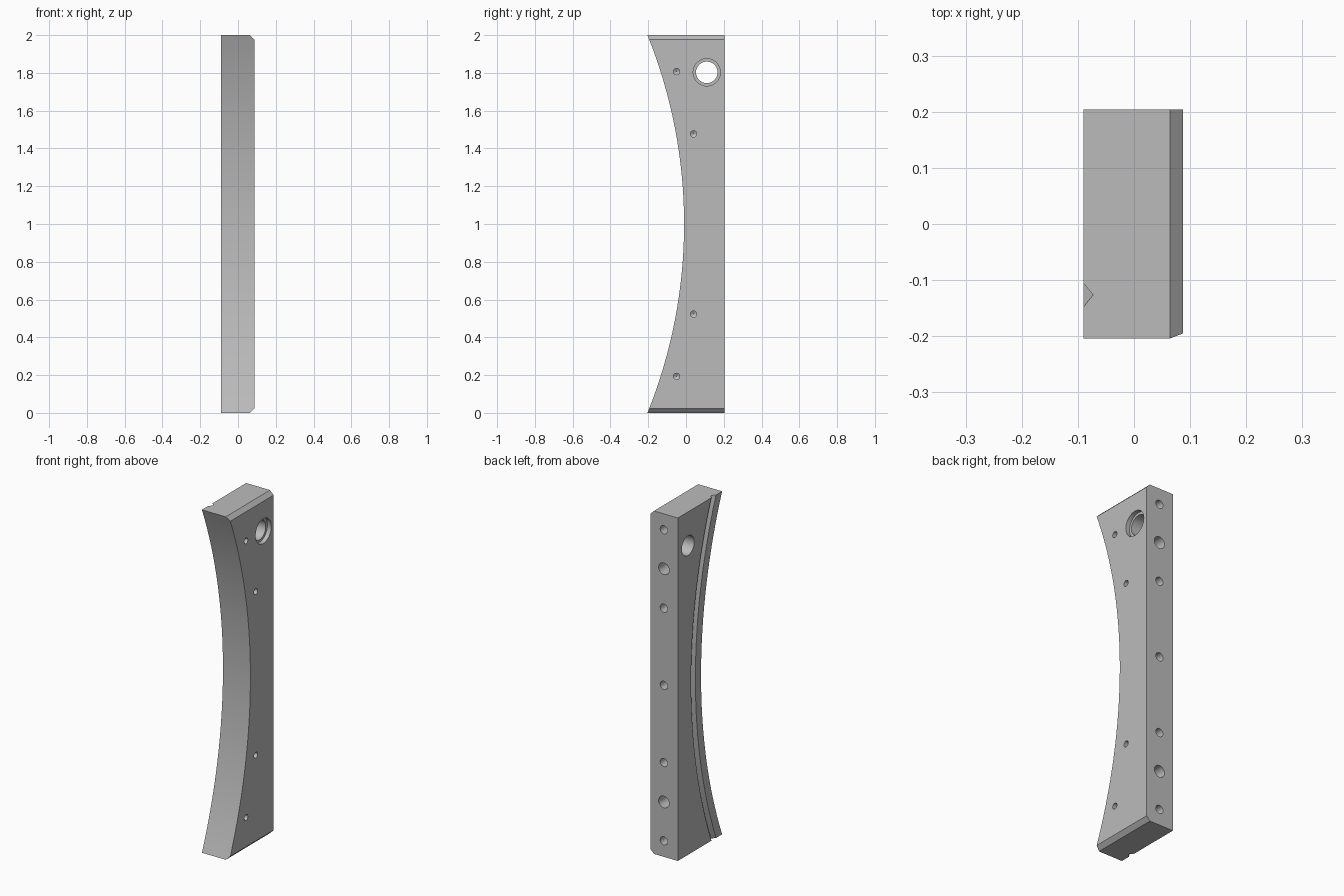
import bpy, bmesh
from math import radians, asin, sin, cos, tau, pi
from mathutils import Matrix, Vector

cube = bpy.data.objects.get("Cube")
if cube:
    bpy.data.objects.remove(cube, do_unlink=True)

X0, X1, BACK, CHAMFER = -0.09, 0.087, 0.204, 0.023
RADIUS, CENTRE_Y = 2.674, -2.684      # concave front arc, centred at z = 1

grey = bpy.data.materials.new("plain grey")
grey.use_nodes = True
grey.diffuse_color = (0.5, 0.5, 0.5, 1)
grey.node_tree.nodes["Principled BSDF"].inputs["Base Color"].default_value = (0.5, 0.5, 0.5, 1)


def make_object(name, bm):
    bmesh.ops.recalc_face_normals(bm, faces=bm.faces[:])
    mesh = bpy.data.meshes.new(name)
    bm.to_mesh(mesh)
    bm.free()
    mesh.materials.append(grey)
    obj = bpy.data.objects.new(name, mesh)
    bpy.context.collection.objects.link(obj)
    return obj


def loft(bm, rings):
    """Skin closed rings of points and cap both ends."""
    rows = [[bm.verts.new(p) for p in ring] for ring in rings]
    n = len(rows[0])
    for a, b in zip(rows, rows[1:]):
        for i in range(n):
            j = (i + 1) % n
            bm.faces.new((a[i], a[j], b[j], b[i]))
    bm.faces.new(rows[0])
    bm.faces.new(rows[-1])


def arc(radius, half_angle, steps=32):
    angles = [half_angle * (2 * i / steps - 1) for i in range(steps + 1)]
    return [(CENTRE_Y + radius * cos(a), 1 + radius * sin(a)) for a in angles]


# Main block: concave outline extruded across x, end edges chamfered on +x
outline = arc(RADIUS, asin(1 / RADIUS)) + [(BACK, 2), (BACK, 0)]
bm = bmesh.new()
loft(bm, [[(x, y, z) for y, z in outline] for x in (X0, X1)])
for z, side in ((0, -1), (2, 1)):
    cut = bmesh.ops.bisect_plane(
        bm, geom=bm.verts[:] + bm.edges[:] + bm.faces[:], clear_outer=True,
        plane_co=(X1 - CHAMFER, 0, z), plane_no=Vector((1, 0, side)))
    rim = [e for e in cut["geom_cut"] if isinstance(e, bmesh.types.BMEdge)]
    bmesh.ops.contextual_create(bm, geom=rim)
block = make_object("curved_block", bm)
bpy.context.view_layer.objects.active = block
block.select_set(True)


def carve(bm):
    """Subtract a cutter from the block, then discard it."""
    cutter = make_object("cutter", bm)
    cutter.hide_render = True
    mod = block.modifiers.new("cut", 'BOOLEAN')
    mod.operation, mod.solver, mod.object = 'DIFFERENCE', 'EXACT', cutter
    bpy.ops.object.modifier_apply(modifier=mod.name)
    bpy.data.objects.remove(cutter, do_unlink=True)


def drill(profile, position, turn, sides=32):
    """Cut a round hole from (radius, depth) steps, entering along -z of turn."""
    place = Matrix.Translation(position) @ turn
    bm = bmesh.new()
    loft(bm, [[place @ Vector((r * cos(tau * i / sides), r * sin(tau * i / sides), -d))
               for i in range(sides)] for r, d in profile])
    carve(bm)


def blind(radius, depth):
    return [(radius, -0.02), (radius, depth), (0.001, depth + radius * 0.6)]


# V groove following the arc on the -x face
bm = bmesh.new()
mid, width, deep = 2.746, 0.02, 0.017
loft(bm, [[(X0 - deep, *a), (X0 + deep, *b), (X0 - deep, *c)] for a, b, c in zip(
    arc(mid - 2 * width, 0.4), arc(mid, 0.4), arc(mid + 2 * width, 0.4))])
carve(bm)

# Side holes: one counterbored through hole and four small blind ones
from_side = Matrix.Rotation(pi / 2, 4, 'Y')
drill([(0.072, -0.02), (0.072, 0.025), (0.057, 0.025), (0.057, 0.3)],
      (X1, 0.11, 1.803), from_side, 48)
for y, offset in ((-0.05, 0.807), (0.04, 0.477)):
    for side in (-1, 1):
        drill(blind(0.017, 0.08), (X1, y, 1 + side * offset), from_side, 24)

# Row of blind holes along the back
from_back = Matrix.Rotation(-pi / 2, 4, 'X')
for offset, radius in ((0, 0.024), (0.45, 0.024), (0.68, 0.034), (0.907, 0.024)):
    for side in ((-1, 1) if offset else (1,)):
        drill(blind(radius, 0.1), (0, BACK, 1 + side * offset), from_back)

bpy.ops.object.shade_smooth_by_angle(angle=radians(25))
